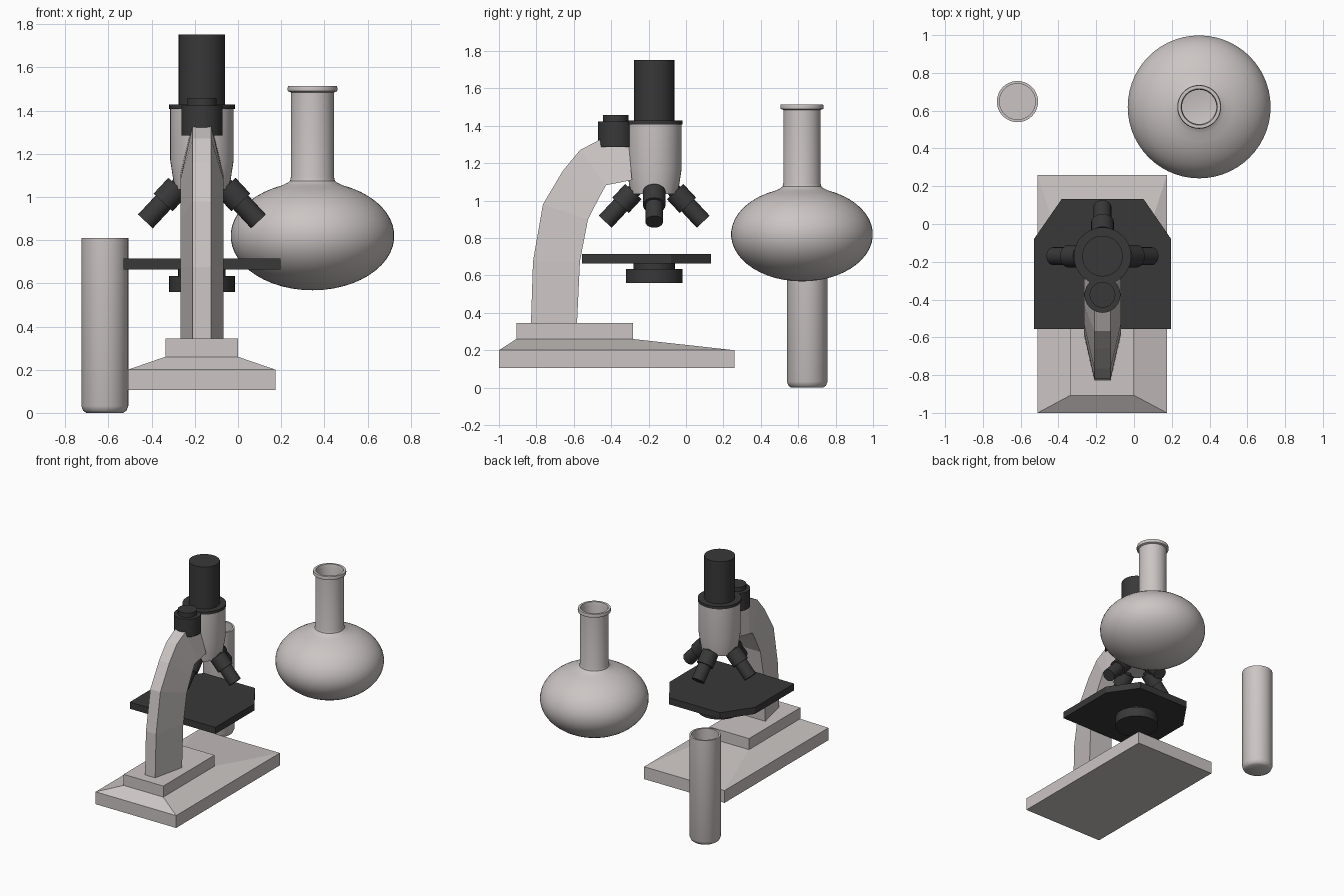
import bpy, bmesh, math
from mathutils import Vector, Matrix

if "Cube" in bpy.data.objects:
    bpy.data.objects.remove(bpy.data.objects["Cube"])

CX, CY = -0.167, -0.17          # optical axis of the microscope


def material(name, rgb):
    m = bpy.data.materials.new(name)
    m.diffuse_color = (*rgb, 1)
    m.use_nodes = True
    m.node_tree.nodes["Principled BSDF"].inputs["Base Color"].default_value = m.diffuse_color
    return m


LIGHT = material("warm_light_grey", (0.60, 0.56, 0.55))
DARK = material("charcoal", (0.04, 0.04, 0.04))


def finish(name, bm, mat, smooth=False):
    bmesh.ops.recalc_face_normals(bm, faces=bm.faces)
    me = bpy.data.meshes.new(name)
    bm.to_mesh(me)
    bm.free()
    me.materials.append(mat)
    if smooth:
        me.polygons.foreach_set("use_smooth", [True] * len(me.polygons))
        me.set_sharp_from_angle(angle=math.radians(35))
    ob = bpy.data.objects.new(name, me)
    bpy.context.collection.objects.link(ob)
    return ob


def loft(name, sections, mat):
    """Skin equal-length point loops and cap both ends."""
    bm = bmesh.new()
    rings = [[bm.verts.new(p) for p in s] for s in sections]
    n = len(rings[0])
    for a, b in zip(rings, rings[1:]):
        for i in range(n):
            j = (i + 1) % n
            bm.faces.new((a[i], a[j], b[j], b[i]))
    bm.faces.new(rings[0])
    bm.faces.new(rings[-1])
    return finish(name, bm, mat)


def lathe(name, profile, mat, loc, seg=40, axis=(0, 0, 1)):
    """Revolve an (r, z) profile; radius 0 becomes a pole."""
    bm = bmesh.new()
    rings = []
    for r, z in profile:
        if r < 1e-6:
            rings.append([bm.verts.new((0, 0, z))] * seg)
        else:
            rings.append([bm.verts.new((r * math.cos(2 * math.pi * i / seg),
                                        r * math.sin(2 * math.pi * i / seg), z)) for i in range(seg)])
    for a, b in zip(rings, rings[1:]):
        for i in range(seg):
            j = (i + 1) % seg
            quad = list(dict.fromkeys((a[i], a[j], b[j], b[i])))
            if len(quad) > 2:
                bm.faces.new(quad)
    rot = Vector(axis).to_track_quat('Z', 'Y').to_matrix().to_4x4()
    bm.transform(Matrix.Translation(loc) @ rot)
    return finish(name, bm, mat, True)


def rect(x0, x1, y0, y1, z):
    return [(x0, y0, z), (x1, y0, z), (x1, y1, z), (x0, y1, z)]


# Base with sloped top, and the plinth on it
foot = (-0.51, 0.174, -1.0, 0.26)
step = (-0.337, 0.0, -0.907, -0.284)
loft("base", [rect(*foot, 0.105), rect(*foot, 0.20), rect(*step, 0.26)], LIGHT)
loft("plinth", [rect(*step, 0.255), rect(*step, 0.345)], LIGHT)

# Curved arm: trapezoid section, narrow on the outside of the bend
outer = [(-.829, .34), (-.818, .676), (-.765, .98), (-.658, 1.16), (-.567, 1.27), (-.455, 1.329), (-.31, 1.34)]
inner = [(-.583, .34), (-.567, .676), (-.524, .90), (-.47, 1.005), (-.428, 1.083), (-.39, 1.09), (-.289, 1.11)]
loft("arm", [[(CX - .043, *o), (CX + .043, *o), (CX + .099, *i), (CX - .099, *i)]
             for o, i in zip(outer, inner)], LIGHT)

# Stage with two cut corners, and the condenser below it
outline = [(-.53, -.557), (.197, -.557), (.197, -.08), (.05, .133), (-.382, .133), (-.53, -.08)]
loft("stage", [[(x, y, z) for x, y in outline] for z in (0.664, 0.715)], DARK)
lathe("condenser", [(0, .56), (.152, .56), (.152, .635), (.11, .635), (.11, .67), (0, .67)], DARK, (CX, CY, 0))

# Body tube, collar and eyepiece
lathe("body_tube", [(0, 1.035), (.126, 1.035), (.147, 1.17), (.147, 1.41), (0, 1.41)], LIGHT, (CX, CY, 0))
lathe("eyepiece", [(0, 1.407), (.152, 1.407), (.152, 1.428), (.1075, 1.428), (.1075, 1.752), (0, 1.752)],
      DARK, (CX, CY, 0))

# Focus knob on the arm
lathe("focus_knob", [(0, 1.286), (.095, 1.286), (.095, 1.424), (.068, 1.424), (.068, 1.458), (0, 1.458)],
      DARK, (CX, -.375, 0))

# Four objectives tilted outwards
tilt = math.radians(47)
for k in range(4):
    a = k * math.pi / 2
    d = Vector((math.cos(a) * math.cos(tilt), math.sin(a) * math.cos(tilt), -math.sin(tilt)))
    tip = Vector((CX + .262 * math.cos(a), CY + .262 * math.sin(a), .887))
    lathe(f"objective_{k + 1}", [(0, -.30), (.038, -.30), (.038, -.22), (.06, -.22), (.06, -.12),
                                 (.047, -.12), (.047, 0), (0, 0)], DARK, tip, 24, d)

# Hollow test tube
lathe("test_tube", [(0, 0), (.085, 0), (.1, .01), (.109, .032), (.109, .81), (.095, .81),
                    (.095, .03), (0, .03)], LIGHT, (-.617, .648, 0))


# Hollow round flask
def bulb(r, h, r_end, n=22):
    end = math.pi - math.asin(r_end / r)
    return [(r * math.sin(end * i / n), .82 - h * math.cos(end * i / n)) for i in range(n + 1)]


shell = bulb(.379, .252, .14)
shell += [(.115, 1.066), (.104, 1.075), (.1, 1.092), (.1, 1.485), (.114, 1.49), (.116, 1.502), (.113, 1.515)]
lining = [(.096, 1.515), (.091, 1.49), (.091, 1.06)] + bulb(.368, .24, .10)[::-1]
lathe("flask", shell + lining, LIGHT, (.345, .62, 0), 56)
